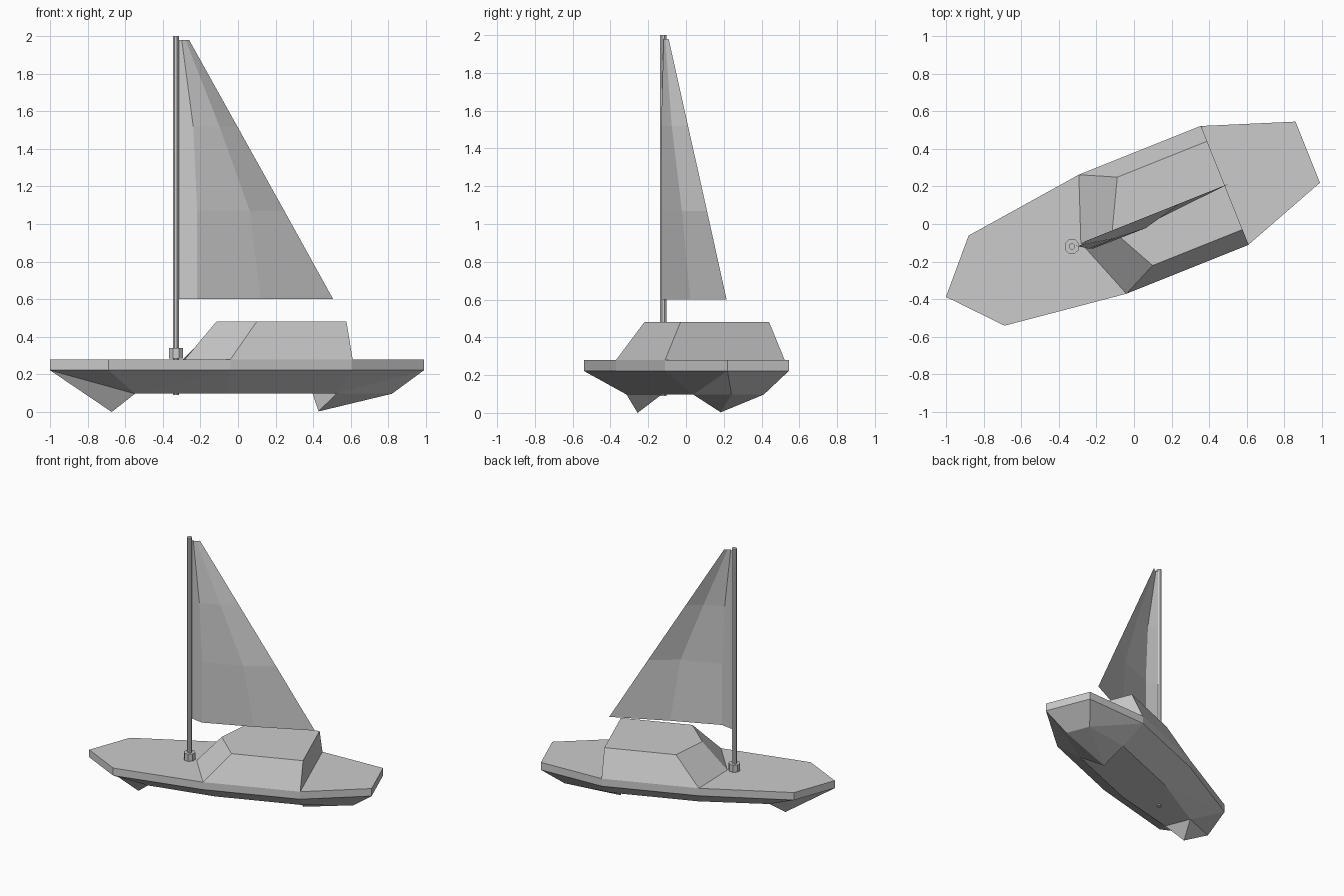
import bpy, bmesh, math
from mathutils import Matrix

if "Cube" in bpy.data.objects:
    bpy.data.objects.remove(bpy.data.objects["Cube"], do_unlink=True)

# One plain grey for the whole boat
grey = bpy.data.materials.new("plain_grey")
grey.use_nodes = True
colour = (0.6, 0.6, 0.6, 1)
grey.diffuse_color = colour
grey.node_tree.nodes["Principled BSDF"].inputs["Base Color"].default_value = colour

# The boat is built along x with the bow at -x, then turned to its heading
HEADING = Matrix.Rotation(math.radians(21.8), 4, 'Z') @ Matrix.Translation((0, 0.0115, 0))


def finish(name, bm, fix_normals=True):
    if fix_normals:
        bmesh.ops.recalc_face_normals(bm, faces=bm.faces)
    bm.transform(HEADING)
    mesh = bpy.data.meshes.new(name)
    bm.to_mesh(mesh)
    bm.free()
    mesh.materials.append(grey)
    obj = bpy.data.objects.new(name, mesh)
    bpy.context.collection.objects.link(obj)
    return obj


def ring(bm, tip, half, z, tip_z=None):
    """Mirrored outline: centre tip, left side to the stern, right side back."""
    points = [(tip, 0, z if tip_z is None else tip_z)]
    points += [(x, y, z) for x, y in half]
    points += [(x, -y, z) for x, y in reversed(half)]
    return [bm.verts.new(p) for p in points]


def sides(bm, low, high):
    n = len(low)
    for i in range(n):
        j = (i + 1) % n
        bm.faces.new((low[i], low[j], high[j], high[i]))


def prism(name, low_tip, low, low_z, high_tip, high, high_z):
    bm = bmesh.new()
    a = ring(bm, low_tip, low, low_z)
    b = ring(bm, high_tip, high, high_z)
    sides(bm, a, b)
    bm.faces.new(a[::-1])
    bm.faces.new(b)
    return finish(name, bm)


def post(name, radius, z0, z1, segments=8):
    bm = bmesh.new()
    place = Matrix.Translation((-0.351, 0, (z0 + z1) / 2))
    bmesh.ops.create_cone(bm, cap_ends=True, segments=segments, radius1=radius,
                          radius2=radius, depth=z1 - z0, matrix=place)
    return finish(name, bm)


# Deck slab
DECK = [(-0.84, 0.258), (-0.175, 0.341), (0.522, 0.341), (1.0, 0.175)]
prism("deck", -1.073, DECK, 0.222, -1.073, DECK, 0.28)

# Lower hull with a pointed forefoot and a stern keel
BOTTOM = [(-0.626, 0.1), (-0.13, 0.17), (0.5, 0.17), (0.85, 0.092)]
bm = bmesh.new()
top = ring(bm, -1.073, DECK, 0.222)
low = ring(bm, -0.719, BOTTOM, 0.097, tip_z=0)
n = len(top)
for i in range(n):
    j = (i + 1) % n
    if j == 0:
        tris = ((top[i], low[i], top[j]), (low[i], low[j], top[j]))
    else:
        tris = ((top[i], low[i], low[j]), (top[i], low[j], top[j]))
    for tri in tris:
        bm.faces.new(tri)
forefoot, l1, l2, l3, l4, r4, r3, r2, r1 = low
keel = bm.verts.new((0.466, 0, 0.003))
bm.faces.new((forefoot, l1, r1))
bm.faces.new((l1, l2, l3, r3, r2, r1))
for a, b in ((l3, r3), (l4, l3), (r4, l4), (r3, r4)):
    bm.faces.new((a, b, keel))
bm.faces.new(top)
finish("lower_hull", bm)

# Cabin with a pointed, raked front
prism("cabin", -0.30, [(-0.175, 0.341), (0.525, 0.341)], 0.28,
      -0.12, [(0.01, 0.253), (0.525, 0.253)], 0.48)

# Mast and its collar
post("mast", 0.018, 0.09, 2.0)
post("mast_collar", 0.041, 0.285, 0.34)

# Sail: one bellied sheet, each row is (height, fold, middle, trailing edge)
LUFF = -0.335
ROWS = [
    (0.6, (-0.25, -0.05), (0.12, -0.035), 0.55),
    (1.07, (-0.25, -0.052), (0.05, -0.055), 0.27),
    (1.52, (-0.27, -0.045), (-0.12, -0.045), 0.0),
    (1.98, (-0.322, -0.01), (-0.30, -0.01), -0.276),
]
bm = bmesh.new()
grid = []
for z, fold, middle, leech in ROWS:
    row = [(LUFF, 0), fold, middle, (leech, 0)]
    grid.append([bm.verts.new((x, y, z)) for x, y in row])
for a, b in zip(grid, grid[1:]):
    for k in range(3):
        bm.faces.new((a[k], a[k + 1], b[k + 1], b[k]))
finish("sail", bm)
